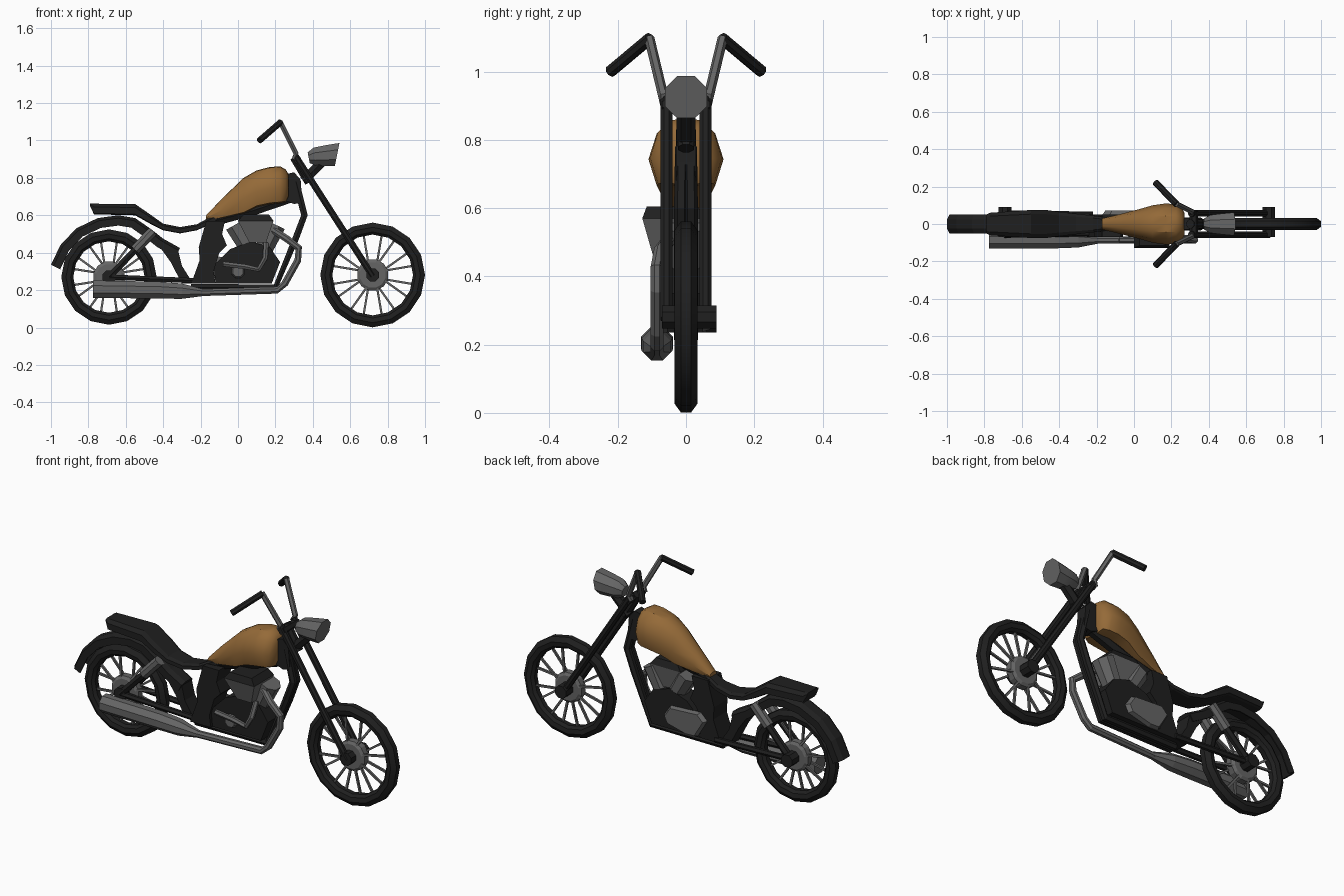
import bpy, bmesh, math
from mathutils import Vector

if "Cube" in bpy.data.objects:
    bpy.data.objects.remove(bpy.data.objects["Cube"])


def material(name, rgb):
    m = bpy.data.materials.new(name)
    m.diffuse_color = (*rgb, 1)
    m.use_nodes = True
    m.node_tree.nodes["Principled BSDF"].inputs["Base Color"].default_value = m.diffuse_color
    return m


BLACK = material("black", (0.014, 0.014, 0.014))
GREY = material("steel grey", (0.13, 0.13, 0.13))
BROWN = material("tank brown", (0.30, 0.145, 0.04))


def loft(name, rings, mat, closed=False):
    """Skin a list of equal-length point rings."""
    bm = bmesh.new()
    vs = [[bm.verts.new(p) for p in r] for r in rings]
    n, k = len(rings), len(rings[0])
    for i in range(n if closed else n - 1):
        a, b = vs[i], vs[(i + 1) % n]
        for j in range(k):
            bm.faces.new((a[j], a[(j + 1) % k], b[(j + 1) % k], b[j]))
    if not closed:
        bm.faces.new(vs[0])
        bm.faces.new(vs[-1])
    bmesh.ops.recalc_face_normals(bm, faces=bm.faces)
    me = bpy.data.meshes.new(name)
    bm.to_mesh(me)
    bm.free()
    me.materials.append(mat)
    ob = bpy.data.objects.new(name, me)
    bpy.context.collection.objects.link(ob)
    return ob


def tube(name, pts, radii, mat, sides=8):
    """Round pipe along a path; radii is one number or one per point."""
    pts = [Vector(p) for p in pts]
    if not isinstance(radii, (list, tuple)):
        radii = [radii] * len(pts)
    rings = []
    for i, p in enumerate(pts):
        t = (pts[min(i + 1, len(pts) - 1)] - pts[max(i - 1, 0)]).normalized()
        ref = Vector((1, 0, 0)) if abs(t.y) > 0.9 else Vector((0, 1, 0))
        u = t.cross(ref).normalized()
        v = t.cross(u)
        rings.append([p + radii[i] * (math.cos(a) * u + math.sin(a) * v)
                      for a in (math.tau * (j + 0.5) / sides for j in range(sides))])
    return loft(name, rings, mat)


def prism(name, prof, y0, y1, mat, inset=1.0):
    """Side profile (x, z) extruded across y; inset scales the y0 face."""
    cx = sum(p[0] for p in prof) / len(prof)
    cz = sum(p[1] for p in prof) / len(prof)
    a = [(cx + (x - cx) * inset, y0, cz + (z - cz) * inset) for x, z in prof]
    return loft(name, [a, [(x, y1, z) for x, z in prof]], mat)


def body(name, stations, half, mat):
    """Symmetric body from (x, bottom, top, half width) and a half section (w, h)."""
    sec = half + [(-w, h) for w, h in reversed(half) if w > 0]
    return loft(name, [[(x, w * hw, b + h * (t - b)) for w, h in sec]
                       for x, b, t, hw in stations], mat)


def stack(name, levels, mat):
    """Tapered box from (z, x0, x1, y0, y1) levels."""
    return loft(name, [[(a, c, z), (b, c, z), (b, d, z), (a, d, z)]
                       for z, a, b, c, d in levels], mat)


# Wheels: tyre ring, hub, axle and paired spokes
def wheel(label, cx, cz, r, w, segs=16):
    prof = [(r, -w * .45), (r, w * .45), (r - .025, w), (r - .05, w * .85),
            (r - .064, w * .4), (r - .064, -w * .4), (r - .05, -w * .85), (r - .025, -w)]
    loft(label + "_tyre", [[(cx + q * math.cos(a), y, cz + q * math.sin(a)) for q, y in prof]
                           for a in (math.tau * i / segs for i in range(segs))], BLACK, True)
    tube(label + "_hub", [(cx, -.028, cz), (cx, -.018, cz), (cx, .018, cz), (cx, .028, cz)],
         [.07, .085, .085, .07], GREY, 12)
    tube(label + "_axle", [(cx, -.07, cz), (cx, .09, cz)], .037, BLACK)
    for i in range(8):
        for s in (-1, 1):
            a = math.tau * (i + .5) / 8 + s * .05
            b = a + s * .12
            tube(label + "_spoke", [
                (cx + .07 * math.cos(a), s * .018, cz + .07 * math.sin(a)),
                (cx + (r - .06) * math.cos(b), s * .004, cz + (r - .06) * math.sin(b))],
                .008, GREY, 4)


wheel("front_wheel", .72, .281, .28, .033)
wheel("rear_wheel", -.69, .27, .255, .034)

# Fuel tank
body("fuel_tank", [(-.17, .575, .60, .03), (-.085, .585, .69, .05), (.03, .61, .80, .08),
                   (.10, .645, .84, .10), (.17, .66, .858, .11), (.225, .665, .862, .105),
                   (.255, .67, .845, .085), (.27, .70, .82, .06)],
     [(0, 1), (.4, .98), (.78, .8), (1, .42), (.78, .03), (.3, 0)], BROWN)

# Seat
body("seat", [(-.79, .648, .662, .05), (-.77, .605, .662, .06), (-.55, .60, .66, .075),
              (-.47, .555, .605, .075), (-.40, .52, .555, .065), (-.31, .503, .537, .055),
              (-.22, .52, .552, .045), (-.15, .55, .59, .035), (-.10, .58, .61, .03)],
     [(0, 1), (.7, 1), (1, .7), (1, .1), (.8, 0), (0, 0)], BLACK)

# Rear fender: open channel swept over the wheel, narrowing at the tail
path = [(-1.0, .335), (-.95, .44), (-.865, .53), (-.75, .585), (-.64, .60),
        (-.55, .585), (-.47, .53), (-.40, .475), (-.31, .425)]
chan = [(-.05, .055), (-.05, .015), (-.025, 0), (.025, 0), (.05, .015), (.05, .055),
        (.043, .055), (.043, .02), (-.043, .02), (-.043, .055)]
rings = []
for i, (x, z) in enumerate(path):
    a, b = path[max(i - 1, 0)], path[min(i + 1, len(path) - 1)]
    t = Vector((b[0] - a[0], b[1] - a[1])).normalized()
    rings.append([(x + t.y * d, y, z - t.x * d) for y, d in chan])
loft("rear_fender", rings, BLACK)

# Paired parts: forks, handlebars, grips, frame rails, swing arms, shocks
for s, side in ((-1, "near"), (1, "far")):
    y = .057 * s
    tube(side + "_fork", [(.72, y, .275), (.305, y, .92)], .019, BLACK)
    tube(side + "_handlebar", [(.30, .06 * s, .90), (.31, .067 * s, .93), (.225, .108 * s, 1.10)],
         .015, GREY, 6)
    tube(side + "_grip", [(.228, .105 * s, 1.098), (.115, .222 * s, 1.0)], .018, BLACK)
    tube(side + "_frame_rail", [(.31, .012 * s, .78), (.355, .015 * s, .60), (.31, .015 * s, .48),
                                (.20, .015 * s, .215), (-.25, .015 * s, .215)], .02, BLACK, 6)
    tube(side + "_swing_arm", [(-.22, .05 * s, .25), (-.69, .058 * s, .27)], .016, BLACK, 6)
    tube(side + "_shock", [(-.455, .045 * s, .515), (-.55, .048 * s, .415)], .029, GREY)
    tube(side + "_shock_rod", [(-.54, .048 * s, .425), (-.69, .055 * s, .27)], .02, BLACK, 6)

# Steering head, clamp and backbone
prism("steering_head", [(.26, .82), (.30, .83), (.335, .79), (.34, .72), (.345, .67),
                        (.30, .66), (.25, .68)], -.03, .03, BLACK)
tube("steering_stem", [(.30, 0, .91), (.38, 0, .775)], .025, BLACK)
tube("fork_clamp", [(.32, -.07, .895), (.32, .07, .895)], .022, BLACK, 6)
tube("backbone", [(-.16, 0, .56), (.08, 0, .625), (.30, 0, .70)], .03, BLACK, 6)

# Headlight and bracket
tube("headlight_bracket", [(.35, 0, .785), (.45, 0, .885)], .028, BLACK, 6)
tube("headlight", [(.378, 0, .908), (.41, 0, .914), (.47, 0, .919), (.53, 0, .925)],
     [.032, .052, .060, .067], GREY)
for v in bpy.data.objects["headlight"].data.vertices:
    if v.co.x > .50:  # slanted lens face
        v.co.x += (v.co.z - .925) * .3

# Side panel and rear strut
prism("side_panel", [(-.17, .57), (-.07, .57), (-.085, .50), (-.06, .44), (-.10, .40), (-.13, .30),
                     (-.12, .235), (-.25, .235), (-.205, .36), (-.21, .43)], -.07, .05, BLACK)
prism("rear_strut", [(-.41, .42), (-.32, .41), (-.30, .33), (-.24, .235), (-.30, .235),
                     (-.36, .35)], -.045, .045, BLACK)

# Engine: crankcase, cylinders, flared heads, covers
prism("crankcase", [(-.12, .235), (-.13, .33), (-.04, .42), (.07, .46), (.17, .43),
                    (.225, .35), (.18, .235)], -.055, .05, BLACK)
for x0, x1 in ((.07, -.015), (.13, .20)):
    tube("cylinder", [(x0, 0, .40), (x1, 0, .55)], [.05, .06], GREY)
stack("engine_head", [(.455, .06, .15, -.095, .035), (.57, 0, .19, -.128, .05)], GREY)
stack("engine_head_cap", [(.57, 0, .19, -.128, .05), (.605, .03, .165, -.115, .035)], BLACK)
prism("primary_cover", [(.10, .31), (.06, .37), (-.13, .38), (-.17, .34), (-.11, .24),
                        (-.05, .237), (.08, .27)], .072, .048, GREY, .88)
tube("timing_cover", [(.0, -.05, .30), (.0, -.075, .30)], [.04, .03], GREY)

# Exhaust pipes and muffler
tube("front_exhaust", [(.19, -.04, .52), (.26, -.075, .475), (.325, -.085, .425), (.32, -.085, .36),
                       (.25, -.085, .235), (.21, -.085, .20), (-.25, -.085, .185)], .02, GREY)
tube("rear_exhaust", [(.15, -.05, .45), (.145, -.085, .37), (.11, -.085, .31), (.04, -.085, .325),
                      (-.08, -.085, .34)], .015, GREY, 6)
tube("muffler", [(-.775, -.085, .205), (-.42, -.085, .20), (-.30, -.085, .194), (-.19, -.085, .187)],
     [.05, .049, .044, .021], GREY)

# Soft shading on the rounded tank and tyres
for ob in bpy.data.objects:
    if "tank" in ob.name or "tyre" in ob.name or "headlight" in ob.name:
        bpy.ops.object.select_all(action='DESELECT')
        ob.select_set(True)
        bpy.context.view_layer.objects.active = ob
        bpy.ops.object.shade_smooth_by_angle(angle=math.radians(35))
